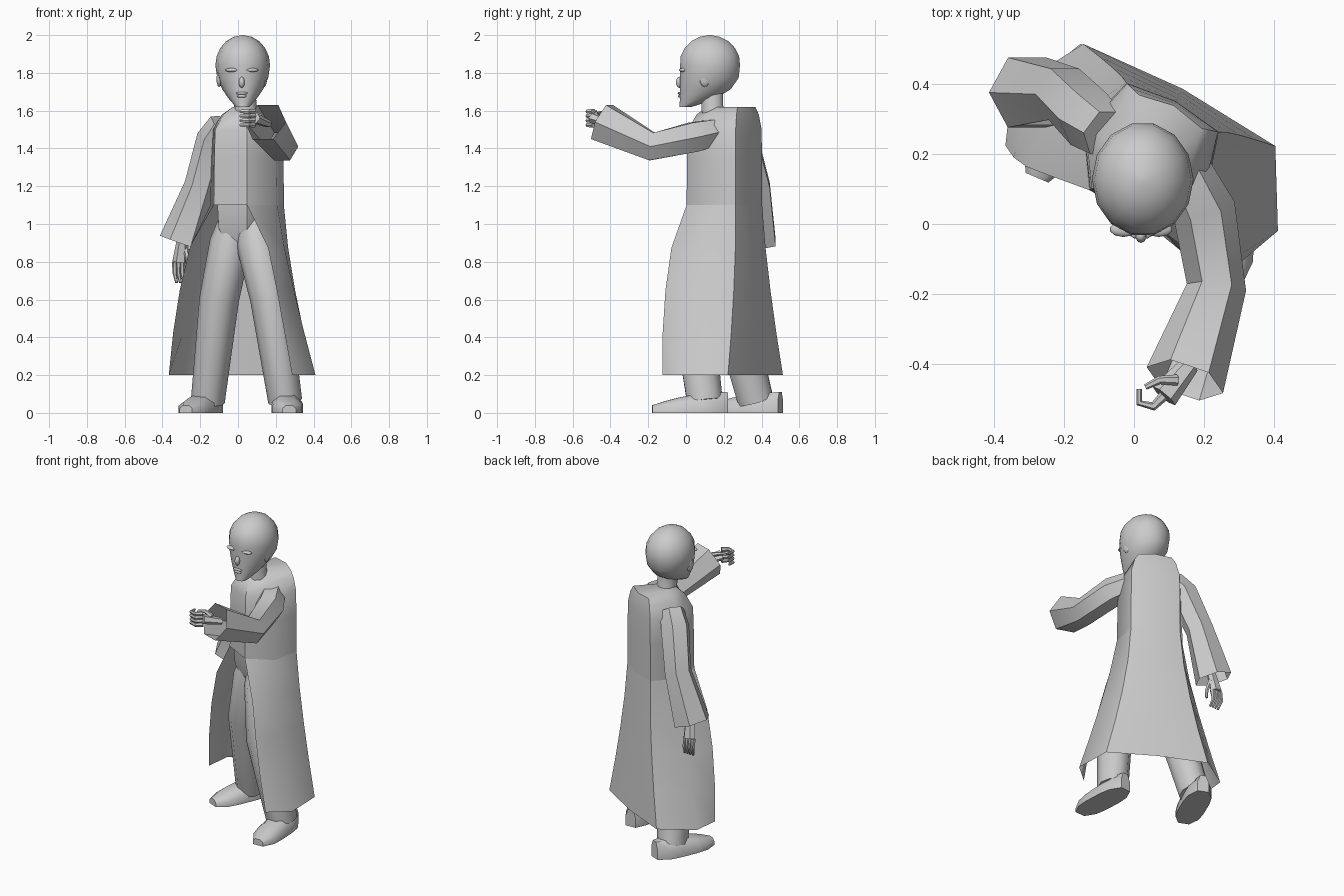
import bpy, bmesh, math
from mathutils import Vector, Matrix

if "Cube" in bpy.data.objects:
    bpy.data.objects.remove(bpy.data.objects["Cube"])

grey = bpy.data.materials.new("plain grey")
grey.use_nodes = True
colour = (.6, .6, .6, 1)
grey.diffuse_color = colour
grey.node_tree.nodes["Principled BSDF"].inputs["Base Color"].default_value = colour

# The body is turned to its right; the head looks straight ahead
body_turn = Matrix.Translation((.04, .2, 0)) @ Matrix.Rotation(math.radians(-28), 4, 'Z')


def finish(name, bm):
    mesh = bpy.data.meshes.new(name)
    bm.to_mesh(mesh)
    bm.free()
    obj = bpy.data.objects.new(name, mesh)
    bpy.context.collection.objects.link(obj)
    mesh.materials.append(grey)
    bpy.ops.object.select_all(action='DESELECT')
    obj.select_set(True)
    bpy.context.view_layer.objects.active = obj
    bpy.ops.object.shade_smooth_by_angle(angle=math.radians(50))


def loft(name, rings, closed=True, start_cap=True, end_cap=True):
    """Skin a list of equal-length point rings."""
    bm = bmesh.new()
    rows = [[bm.verts.new(point) for point in ring] for ring in rings]
    count = len(rows[0])
    for lower, upper in zip(rows, rows[1:]):
        for i in range(count if closed else count - 1):
            following = (i + 1) % count
            bm.faces.new((lower[i], lower[following], upper[following], upper[i]))
    if start_cap:
        bm.faces.new(rows[0][::-1])
    if end_cap:
        bm.faces.new(rows[-1])
    bmesh.ops.recalc_face_normals(bm, faces=bm.faces)
    finish(name, bm)


def oval(centre, across, along, sides):
    """Ring of points spanned by two half-axis vectors."""
    angles = [math.tau * i / sides for i in range(sides)]
    return [centre + across * math.cos(a) + along * math.sin(a) for a in angles]


def tube(name, path, radii, sides=6, flat=1, end_cap=True):
    """Tapered tube through the path points, flattened if asked."""
    points = [Vector(point) for point in path]
    rings = []
    for i, (point, radius) in enumerate(zip(points, radii)):
        before = points[max(i - 1, 0)]
        after = points[min(i + 1, len(points) - 1)]
        tangent = (after - before).normalized()
        reference = Vector((0, 1, 0)) if abs(tangent.z) > .7 else Vector((0, 0, 1))
        across = tangent.cross(reference).normalized()
        along = across.cross(tangent)
        rings.append(oval(point, across * radius, along * radius * flat, sides))
    loft(name, rings, end_cap=end_cap)


def ball(name, centre, size):
    """Small low-poly ellipsoid with the given half sizes."""
    bm = bmesh.new()
    placement = Matrix.Translation(centre) @ Matrix.Diagonal((*size, 1))
    bmesh.ops.create_icosphere(bm, subdivisions=2, radius=1, matrix=placement)
    finish(name, bm)


def body_ring(z, edge, side, back, front_depth, back_depth):
    """Outline from the left front edge round the back to the right one."""
    left = [(edge, -front_depth), (side, -.02), (back, back_depth)]
    right = [(-u, v) for u, v in reversed(left)]
    outline = left + [(0, back_depth + .02)] + right
    return [body_turn @ Vector((u, v, z)) for u, v in outline]


# Coat skirt flares towards the hem and stays open at the front
skirt = []
for step in range(5):
    fall = step / 4
    skirt.append(body_ring(
        z=1.1 - .9 * fall,
        edge=.1 + .27 * math.sqrt(fall),
        side=.2 + .23 * fall ** 1.2,
        back=.15 + .16 * fall ** 1.5,
        front_depth=.17 + .1 * fall * (1 - fall),
        back_depth=.15 + .04 * fall))
loft("coat_skirt", skirt, closed=False, start_cap=False, end_cap=False)

# Closed upper coat narrows over the shoulders, with a broad back yoke
upper_coat = []
for z, width in ((1.1, 1), (1.35, .98), (1.5, .95), (1.58, .65), (1.62, .3)):
    upper_coat.append(body_ring(
        z,
        edge=.1 * width,
        side=.2 * width,
        back=.08 + .07 * width,
        front_depth=.05 + .12 * width,
        back_depth=.13 + .02 * width))
loft("coat_body", upper_coat, start_cap=False)

# Trousers: hips and two straddled legs
hips = [body_ring(z, .09 * width, .16 * width, .12 * width, .15 * width, .12 * width)
        for z, width in ((.86, .6), (.98, .95), (1.12, 1))]
loft("trouser_hips", hips)
leg_paths = {
    "left": [(.25, .1, .06), (.17, .03, .6), (.1, .12, .9), (.08, .15, 1)],
    "right": [(-.16, .37, .06), (-.1, .23, .6), (-.04, .21, .9), (-.02, .21, 1)],
}
for side, path in leg_paths.items():
    tube(side + "_trouser_leg", path, radii=(.09, .105, .11, .09), sides=10, flat=1.1)


def shoe(name, heel, yaw):
    """Low shoe whose sections run from the heel to a rounded toe."""
    placement = Matrix.Translation(heel) @ Matrix.Rotation(math.radians(yaw), 4, 'Z')
    sections = []
    for step in range(7):
        along = step / 6
        width = .08 - .045 * abs(2 * along - 1) ** 4
        height = .11 - .07 * along ** 2
        left = [(width, 0), (width, height * .6), (width / 2, height)]
        outline = left + [(-x, z) for x, z in reversed(left)]
        sections.append([placement @ Vector((x, -.4 * along, z)) for x, z in outline])
    loft(name, sections)


shoe("left_shoe", heel=(.25, .22, 0), yaw=3)
shoe("right_shoe", heel=(-.12, .5, 0), yaw=-23)

# Wide sleeves, open at the cuffs
sleeve_radii = (.075, .09, .085, .115)
tube("left_sleeve", [(.14, .16, 1.49), (.2, .04, 1.46), (.235, -.18, 1.41), (.145, -.445, 1.54)],
     sleeve_radii, end_cap=False)
tube("right_sleeve", [(-.08, .26, 1.53), (-.13, .3, 1.45), (-.2, .37, 1.2), (-.305, .375, .9)],
     sleeve_radii, end_cap=False)


def digit(name, root, bends, thickness):
    """Tapered finger that follows its bends from the root."""
    path = [Vector(root)]
    for bend in bends:
        path.append(path[-1] + Vector(bend))
    radii = [thickness * (1 - .5 * i / len(bends)) for i in range(len(path))]
    tube(name, path, radii)


def hand(side, wrist, knuckles, spread, finger_bends, thumb_bends):
    """Palm from wrist to knuckles with four fingers and a thumb."""
    wrist, knuckles, spread = Vector(wrist), Vector(knuckles), Vector(spread)
    middle = wrist.lerp(knuckles, .5)
    tube(side + "_palm", [wrist, middle, knuckles], radii=(.028, .035, .042), flat=.7)
    for i in range(4):
        digit(f"{side}_finger_{i + 1}", knuckles + spread * (i - 1.5), finger_bends, .015)
    digit(side + "_thumb", middle + spread, thumb_bends, .016)


# Left hand reaches forward and curls; right hand hangs loosely
hand("left", wrist=(.16, -.4, 1.53), knuckles=(.085, -.49, 1.56), spread=(0, 0, .024),
     finger_bends=[(-.03, -.03, 0), (-.04, .01, 0), (0, .04, 0)],
     thumb_bends=[(-.05, 0, .02), (-.04, -.02, 0)])
hand("right", wrist=(-.29, .37, .95), knuckles=(-.305, .4, .8), spread=(.02, 0, 0),
     finger_bends=[(0, .01, -.06), (.01, -.02, -.05)],
     thumb_bends=[(.01, -.03, -.06), (0, 0, -.05)])

# Neck rises from the collar
tube("neck", [(.04, .15, 1.56), (.04, .14, 1.62), (.03, .14, 1.72)], (.07, .06, .06), sides=10)


def head_ring(rise):
    """Head outline at a rise from -1 at the chin to 1 at the crown."""
    if rise > 0:
        swell = math.sqrt(1 - rise ** 2)
        z = 1.84 + .16 * rise
        width, front, back = .145 * swell, .125 - .165 * swell, .125 + .168 * swell
    else:
        z = 1.84 + .22 * rise
        width = .145 - .11 * rise ** 2
        front, back = -.035, .29 + .26 * rise ** 3
    centre = Vector((.025, (front + back) / 2, z))
    return oval(centre, Vector((width, 0, 0)), Vector((0, (back - front) / 2, 0)), 14)


# Head: domed skull tapering to the chin
loft("head", [head_ring(math.sin(math.pi * (i / 10 - .5) * .98)) for i in range(11)])

# Face details, paired about the middle of the face
middle_x = .02
ball("nose", (middle_x, -.034, 1.75), (.016, .02, .03))
ball("upper_lip", (middle_x, -.03, 1.692), (.032, .014, .008))
ball("lower_lip", (middle_x, -.029, 1.677), (.028, .014, .009))
for name, sign in (("left", 1), ("right", -1)):
    ball(name + "_brow", (middle_x + sign * .05, -.015, 1.815), (.04, .022, .011))
    ball(name + "_ear", (middle_x + sign * .12, .1, 1.77), (.014, .03, .045))
